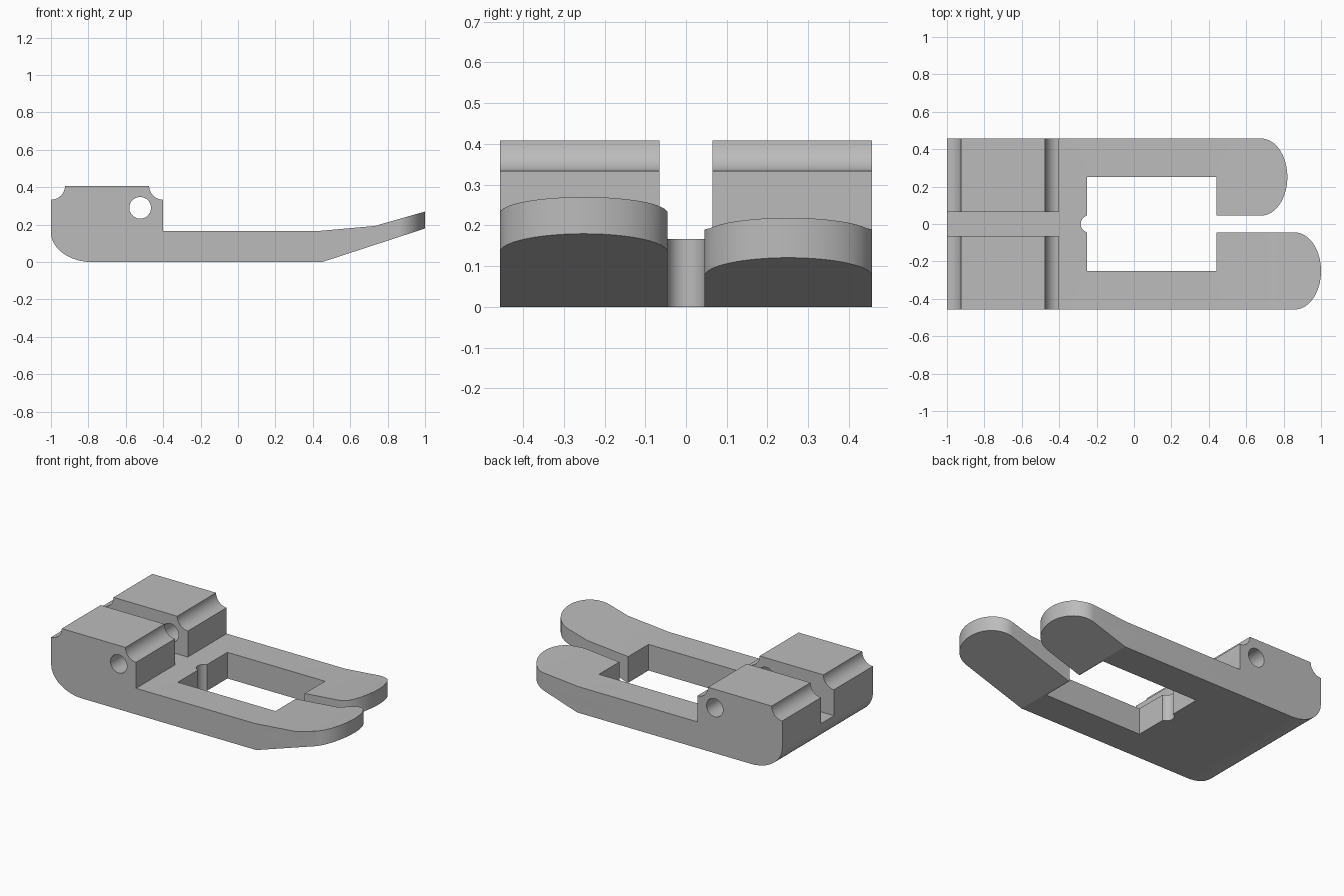
import bpy
import bmesh
from math import cos, sin, pi, radians
from mathutils import Vector

if "Cube" in bpy.data.objects:
    bpy.data.objects.remove(bpy.data.objects["Cube"], do_unlink=True)

grey = bpy.data.materials.new("plain_grey")
grey.use_nodes = True
colour = (0.5, 0.5, 0.5, 1)
grey.diffuse_color = colour
grey.node_tree.nodes["Principled BSDF"].inputs["Base Color"].default_value = colour


def arc(cx, cy, rx, ry, start, end, steps=16):
    """Points on an ellipse between two angles in degrees."""
    angles = [radians(start + (end - start) * i / steps) for i in range(steps + 1)]
    return [(cx + rx * cos(a), cy + ry * sin(a)) for a in angles]


def prism(name, points, axis, low, high):
    """Extrude an outline along z, or a side profile along y."""
    place = (lambda u, v: (u, v, low)) if axis == "z" else (lambda u, v: (u, low, v))
    move = Vector((0, 0, high - low)) if axis == "z" else Vector((0, high - low, 0))
    bm = bmesh.new()
    base = bm.faces.new([bm.verts.new(place(u, v)) for u, v in points])
    grown = bmesh.ops.extrude_face_region(bm, geom=[base], use_keep_orig=True)
    verts = [g for g in grown["geom"] if isinstance(g, bmesh.types.BMVert)]
    bmesh.ops.translate(bm, verts=verts, vec=move)
    bmesh.ops.recalc_face_normals(bm, faces=bm.faces)
    mesh = bpy.data.meshes.new(name)
    bm.to_mesh(mesh)
    bm.free()
    mesh.materials.append(grey)
    obj = bpy.data.objects.new(name, mesh)
    bpy.context.collection.objects.link(obj)
    return obj


def cut(target, cutter, operation):
    """Apply a boolean and discard the cutter."""
    bpy.context.view_layer.objects.active = target
    mod = target.modifiers.new("cut", "BOOLEAN")
    mod.operation = operation
    mod.solver = "EXACT"
    mod.object = cutter
    bpy.ops.object.modifier_apply(modifier=mod.name)
    bpy.data.objects.remove(cutter, do_unlink=True)


# Side profile: raised block with coved corners, flat arms, upturned tips
profile = (
    arc(-1, 0.408, 0.075, 0.075, -90, 0)
    + arc(-0.4, 0.408, 0.075, 0.075, 180, 270)
    + [(-0.4, 0.167), (0.44, 0.167), (0.73, 0.193), (1.05, 0.284),
       (1.05, 0.196), (0.45, 0)]
    + arc(-0.78, 0.16, 0.22, 0.16, 270, 180)
)
bracket = prism("forked_bracket", profile, "y", -0.6, 0.6)

# Plan outline: two rounded prongs around a window with a small round notch
half, gap, window = 0.457, 0.045, 0.25
mid, radius = (half + gap) / 2, (half - gap) / 2
outline = (
    [(-1.1, -half)]
    + arc(0.86, -mid, 0.14, radius, -90, 90, 32)
    + [(0.44, -gap), (0.44, -window), (-window, -window)]
    + arc(-0.238, 0, 0.047, 0.047, 255, 105)
    + [(-window, window), (0.44, window), (0.44, gap)]
    + arc(0.68, mid, 0.14, radius, -90, 90, 32)
    + [(-1.1, half)]
)
cut(bracket, prism("outline_cutter", outline, "z", -0.2, 0.6), "INTERSECT")

# Slot that splits the raised block into two lugs
slot = [(-1.1, -0.065), (-0.4, -0.065), (-0.4, 0.065), (-1.1, 0.065)]
cut(bracket, prism("slot_cutter", slot, "z", 0.167, 0.6), "DIFFERENCE")

# Pin hole through both lugs
hole = arc(-0.523, 0.29, 0.058, 0.058, 0, 360, 48)[:-1]
cut(bracket, prism("hole_cutter", hole, "y", -0.8, 0.8), "DIFFERENCE")

# Smooth curves, crisp edges
bpy.ops.object.select_all(action="DESELECT")
bracket.select_set(True)
bpy.context.view_layer.objects.active = bracket
bpy.ops.object.shade_smooth_by_angle(angle=radians(12))
